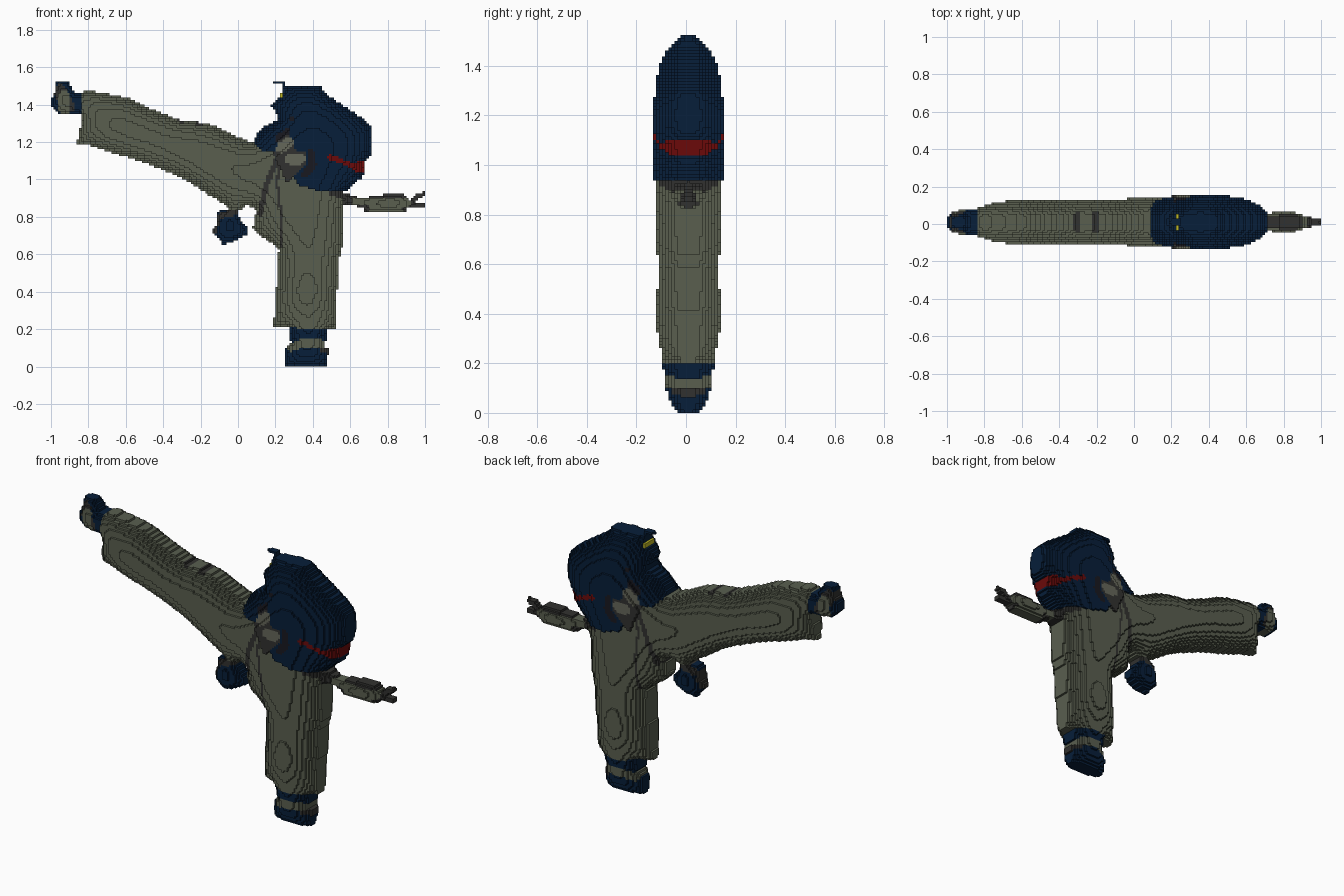
import bpy
from math import sqrt
from mathutils import Vector
from mathutils.geometry import intersect_point_line

cube = bpy.data.objects.get("Cube")
if cube:
    bpy.data.objects.remove(cube)

VOXEL = 0.0125
MIDDLE = 0.01
FULLNESS = 0.175
REACH = 0.115


def make_material(name, red, green, blue):
    material = bpy.data.materials.new(name)
    material.use_nodes = True
    colour = (red, green, blue, 1)
    material.diffuse_color = colour
    material.node_tree.nodes["Principled BSDF"].inputs["Base Color"].default_value = colour
    return material


COLOURS = {
    "cloth": make_material("olive grey cloth", .1, .113, .078),
    "navy": make_material("dark navy", .002, .013, .041),
    "dark": make_material("charcoal", .031, .031, .029),
    "black": make_material("near black", .009, .009, .014),
    "skin": make_material("pale olive", .13, .135, .1),
    "red": make_material("deep red", .145, .003, .003),
    "yellow": make_material("yellow", .55, .5, .02),
}
PALETTE = list(COLOURS)
owner, paint, depth = {}, {}, {}


def path_distance(point, path):
    """Shortest distance from a point to a polyline."""
    if len(path) == 1:
        return (point - path[0]).length
    best = 9
    for a, b in zip(path, path[1:]):
        nearest, t = intersect_point_line(point, a, b)
        nearest = a if t < 0 else b if t > 1 else nearest.to_2d()
        best = min(best, (point - nearest).length)
    return best


def inside(point, loop):
    """Even-odd test of a point against a closed outline."""
    odd = False
    for a, b in zip(loop, loop[1:]):
        if (a.y > point.y) != (b.y > point.y):
            if point.x < a.x + (point.y - a.y) * (b.x - a.x) / (b.y - a.y):
                odd = not odd
    return odd


def vectors(points):
    return [Vector(p) for p in points]


def cell_centre(cell):
    return Vector((-1 + (cell[0] + .5) * VOXEL, (cell[1] + .5) * VOXEL))


def lay_out(name, outline, colour, *stripes):
    """Claim the cells of an xz outline for a part and colour them.
    Stripes are (colour, path, half width)."""
    loop = vectors(outline + outline[:1])
    painted = [(c, vectors(path), width) for c, path, width in stripes]
    first_i = int((min(p.x for p in loop) + 1) / VOXEL) - 1
    last_i = int((max(p.x for p in loop) + 1) / VOXEL) + 1
    last_j = int(max(p.y for p in loop) / VOXEL) + 1
    for cell in ((i, j) for i in range(first_i, last_i + 1) for j in range(last_j + 1)):
        point = cell_centre(cell)
        if inside(point, loop):
            owner[cell], paint[cell] = name, colour
            for stripe, path, width in painted:
                if path_distance(point, path) < width:
                    paint[cell] = stripe


def around(cell):
    i, j = cell
    return [(i, j - 1), (i + 1, j), (i, j + 1), (i - 1, j)]


def inflate_figure():
    """Swell the whole silhouette into one smooth, rounded relief."""
    cells = sorted(owner)
    index = {cell: n for n, cell in enumerate(cells)}
    outside = len(cells)
    links = [[index.get(c, outside) for c in around(cell)] for cell in cells]
    swell = [0.0] * (outside + 1)
    source = (VOXEL / REACH) ** 2
    sweep = list(enumerate(links))
    for _ in range(160):
        for n, (a, b, c, d) in sweep:
            swell[n] = (swell[a] + swell[b] + swell[c] + swell[d] + source) / (4 + source)
        sweep.reverse()
    knee = Vector((.37, .4))
    for cell, value in zip(cells, swell):
        thick = FULLNESS * sqrt(value)
        if owner[cell] in ("head", "guarding_hand"):
            thick *= 1.07
        thick += .015 * max(0, 1 - (cell_centre(cell) - knee).length / .13)
        depth[cell] = (max(0, round(thick / VOXEL - .5)) + .5) * VOXEL


def build(name):
    """Make the stepped voxel columns of one part."""
    verts, faces, slots = [], [], []

    def quad(corners, cell):
        faces.append(range(len(verts), len(verts) + 4))
        verts.extend((x, y + MIDDLE, z) for x, y, z in corners)
        slots.append(PALETTE.index(paint[cell]))

    for cell in (c for c in owner if owner[c] == name):
        h = depth[cell]
        x, z = -1 + cell[0] * VOXEL, cell[1] * VOXEL
        ring = [(x, z), (x + VOXEL, z), (x + VOXEL, z + VOXEL), (x, z + VOXEL)]
        quad([(a, -h, b) for a, b in ring], cell)
        quad([(a, h, b) for a, b in reversed(ring)], cell)
        # Step walls towards each shallower neighbour
        for side, other in enumerate(around(cell)):
            low = depth.get(other, 0)
            if low >= h:
                continue
            (ax, az), (bx, bz) = ring[side], ring[(side + 1) % 4]
            for y0, y1 in ([(-h, -low), (low, h)] if low else [(-h, h)]):
                quad([(ax, y0, az), (ax, y1, az), (bx, y1, bz), (bx, y0, bz)], cell)

    mesh = bpy.data.meshes.new(name)
    mesh.from_pydata(verts, [], faces)
    for material in COLOURS.values():
        mesh.materials.append(material)
    mesh.polygons.foreach_set("material_index", slots)
    mesh.update()
    bpy.context.collection.objects.link(bpy.data.objects.new(name, mesh))


# Standing foot with a cuff and an ankle band
lay_out("standing_foot", [
    (.25, 0), (.475, 0), (.475, .06), (.495, .07), (.49, .09), (.46, .11), (.455, .13),
    (.475, .14), (.475, .25), (.27, .25), (.27, .15), (.29, .13), (.25, .1)],
    "navy",
    ("cloth", [(.28, .1), (.34, .125), (.44, .125), (.47, .1)], .021),
    ("dark", [(.485, .08), (.45, .09)], .015))

# Raised foot
lay_out("raised_foot", [
    (-.98, 1.52), (-.91, 1.53), (-.88, 1.47), (-.8, 1.46), (-.8, 1.35),
    (-.95, 1.35), (-1, 1.39), (-1, 1.43), (-.98, 1.46)],
    "navy",
    ("dark", [(-.95, 1.47), (-.91, 1.39)], .037),
    ("cloth", [(-.93, 1.45), (-.93, 1.37)], .028))

# Suit: raised leg, trunk and standing leg, with dark belt and creases
lay_out("suit", [
    (-.83, 1.48), (-.6, 1.44), (-.47, 1.38), (-.32, 1.32), (-.16, 1.3), (.04, 1.21),
    (.2, 1.17), (.32, 1.08), (.42, .97), (.57, .93), (.56, .66), (.535, .55),
    (.525, .2), (.19, .21), (.205, .4), (.22, .63), (.12, .7), (.08, .74),
    (.1, .84), (.05, .86), (-.02, .82), (-.08, .87), (-.3, 1.01), (-.5, 1.09),
    (-.82, 1.19), (-.86, 1.19), (-.84, 1.3)],
    "cloth",
    ("dark", [(.22, 1.13), (.15, .97), (.12, .82)], .015),
    ("dark", [(.22, 1.1), (.21, .98), (.23, .82), (.235, .64)], .007),
    ("dark", [(-.3, 1.315)], .02), ("dark", [(-.21, 1.305)], .02),
    ("dark", [(.57, .91), (.5, .935)], .018))

# Lower fist below the hip
lay_out("lower_fist", [
    (-.11, .83), (0, .84), (.01, .78), (.045, .75), (.045, .7), (0, .68),
    (-.08, .65), (-.1, .69), (-.135, .71), (-.13, .75), (-.11, .76)],
    "navy", ("dark", [(-.13, .73), (-.11, .8), (-.02, .825)], .017))

# Outstretched arm with spread fingers
lay_out("outstretched_arm", [
    (.54, .94), (.6, .92), (.66, .9), (.78, .92), (.88, .92), (.92, .89),
    (.95, .92), (.985, .92), (.985, .938), (1, .938), (1, .91), (.97, .9),
    (.95, .88), (1, .88), (1, .85), (.9, .85), (.9, .82), (.68, .82), (.68, .85),
    (.57, .865)],
    "dark",
    ("cloth", [(.63, .88), (.72, .875), (.9, .875)], .02),
    ("cloth", [(.71, .835), (.87, .835)], .012))

# Head with a red band, dark hollows and a small eye
lay_out("head", [
    (.19, 1.53), (.24, 1.53), (.25, 1.505), (.44, 1.5), (.47, 1.46), (.57, 1.39),
    (.66, 1.33), (.715, 1.28), (.715, 1.14), (.68, 1.1), (.68, 1.03), (.63, .98),
    (.57, .935), (.43, .94), (.32, .97), (.22, 1.15), (.13, 1.15), (.08, 1.21),
    (.13, 1.28), (.21, 1.32), (.21, 1.35), (.175, 1.4), (.23, 1.45), (.235, 1.51),
    (.19, 1.515)],
    "navy",
    ("black", [(.22, 1.22), (.26, 1.25)], .022),
    ("black", [(.39, 1.14), (.4, 1.08), (.36, 1.03)], .02),
    ("black", [(.29, 1.325)], .015),
    ("red", [(.49, 1.12), (.56, 1.095), (.64, 1.06)], .013),
    ("red", [(.64, 1.065), (.69, 1.075)], .028),
    ("yellow", [(.22, 1.455)], .018))

# Guarding hand held beside the head
lay_out("guarding_hand", [
    (.19, 1.14), (.22, 1.21), (.26, 1.24), (.3, 1.21), (.3, 1.16), (.37, 1.14),
    (.36, 1.08), (.32, 1.04), (.26, .98), (.22, 1.07)],
    "dark",
    ("skin", [(.23, 1.17), (.27, 1.2)], .028),
    ("skin", [(.28, 1.11), (.33, 1.11)], .03))

inflate_figure()
for part in dict.fromkeys(owner.values()):
    build(part)
